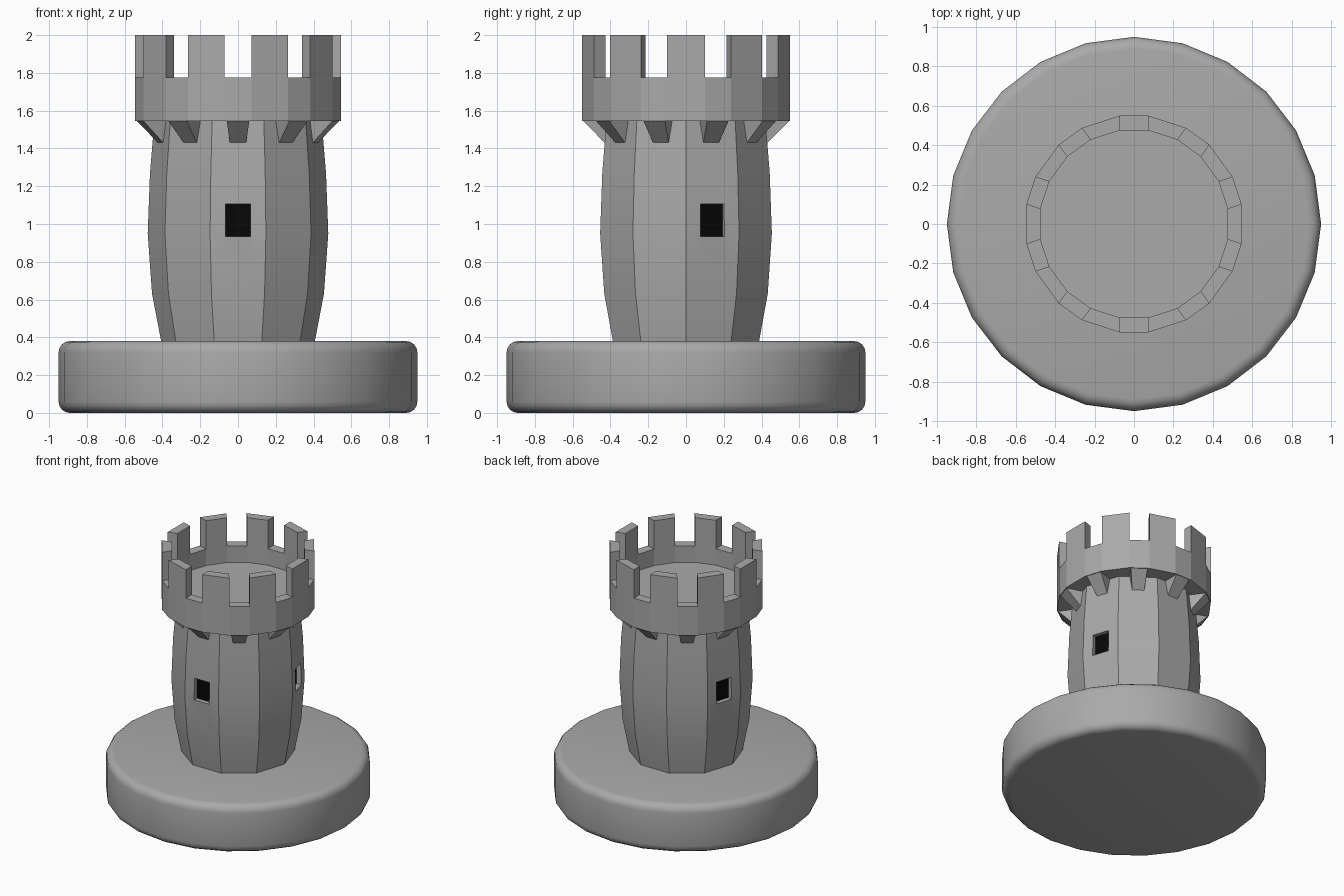
import bpy, bmesh, math
from mathutils import Matrix

if "Cube" in bpy.data.objects:
    bpy.data.objects.remove(bpy.data.objects["Cube"])


def material(name, v):
    m = bpy.data.materials.new(name)
    m.diffuse_color = (v, v, v, 1)
    m.use_nodes = True
    m.node_tree.nodes["Principled BSDF"].inputs["Base Color"].default_value = m.diffuse_color
    return m


stone = material("stone", 0.4)
black = material("black", 0.002)


def loft(bm, rings):
    """Skin a closed solid through equal-length rings of points; returns side faces per band."""
    vs = [[bm.verts.new(p) for p in ring] for ring in rings]
    n = len(vs[0])
    bands = [[bm.faces.new((a[i], a[(i + 1) % n], b[(i + 1) % n], b[i])) for i in range(n)]
             for a, b in zip(vs, vs[1:])]
    bm.faces.new(vs[0][::-1])
    bm.faces.new(vs[-1])
    return bands


def smooth(ob, degrees):
    bpy.ops.object.select_all(action='DESELECT')
    ob.select_set(True)
    bpy.context.view_layer.objects.active = ob
    bpy.ops.object.shade_smooth_by_angle(angle=math.radians(degrees))


def finish(bm, name, mat=stone):
    bmesh.ops.recalc_face_normals(bm, faces=bm.faces[:])
    me = bpy.data.meshes.new(name)
    bm.to_mesh(me)
    bm.free()
    me.materials.append(mat)
    ob = bpy.data.objects.new(name, me)
    bpy.context.collection.objects.link(ob)
    return ob


def polygon(n, r, z):
    return [(r * math.cos(2 * math.pi * i / n), r * math.sin(2 * math.pi * i / n), z) for i in range(n)]


def boxes(r0, r1, w, z0, z1, angles):
    """Boxes spanning radius r0..r1, half width w, at the given angles."""
    bm = bmesh.new()
    for a in angles:
        m = (Matrix.Rotation(math.radians(a), 4, 'Z')
             @ Matrix.Translation(((r0 + r1) / 2, 0, (z0 + z1) / 2))
             @ Matrix.Diagonal((r1 - r0, 2 * w, z1 - z0, 1)))
        bmesh.ops.create_cube(bm, size=1, matrix=m)
    return bm


# Round base disc with softened rims
R, H, B = 0.95, 0.38, 0.06
arc = [(R - B + B * math.sin(a), B * math.cos(a)) for a in (math.pi / 8 * i for i in range(5))]
profile = [(r, B - h) for r, h in arc] + [(r, H - B + h) for r, h in reversed(arc)]
bm = bmesh.new()
loft(bm, [polygon(24, r, z) for r, z in profile])
smooth(finish(bm, "base"), 60)

# Ten-sided bulging tower
bm = bmesh.new()
profile = [(0.405, 0.37), (0.455, 0.63), (0.478, 0.95), (0.466, 1.27), (0.44, 1.58)]
loft(bm, [polygon(10, r, z) for r, z in profile])
tower = finish(bm, "tower")

# Window recesses cut into three faces
WINDOWS = (-90, 18, 162)
cutter = finish(boxes(0.413, 0.6, 0.066, 0.935, 1.105, WINDOWS), "window_cutter")
cutter.hide_render = True
mod = tower.modifiers.new("windows", 'BOOLEAN')
mod.operation = 'DIFFERENCE'
mod.solver = 'EXACT'
mod.object = cutter
bpy.context.view_layer.objects.active = tower
bpy.ops.object.modifier_apply(modifier=mod.name)
bpy.data.objects.remove(cutter)
smooth(tower, 30)

# Black window panes
finish(boxes(0.40, 0.418, 0.066, 0.935, 1.105, WINDOWS), "window_panes", black)


# Parapet: parallel-sided gaps alternate with merlons
def crown(r, z):
    half = math.asin(0.072 / r)
    angles = [math.radians(18 + 36 * i) + s * half for i in range(10) for s in (-1, 1)]
    return [(r * math.cos(a), r * math.sin(a), z) for a in angles]


bm = bmesh.new()
bands = loft(bm, [crown(0.555, 1.545), crown(0.555, 1.775), crown(0.481, 1.775), crown(0.481, 1.645)])
merlons = bmesh.ops.extrude_discrete_faces(bm, faces=bands[1][1::2])["faces"]
bmesh.ops.translate(bm, vec=(0, 0, 0.225), verts=[v for f in merlons for v in f.verts])
finish(bm, "parapet")

# Wedge brackets under the parapet
bm = bmesh.new()
for i in range(10):
    rot = Matrix.Rotation(math.radians(18 + 36 * i), 3, 'Z')
    rings = []
    for r, w, z in ((0.43, 0.043, 1.43), (0.547, 0.06, 1.547)):
        pts = [(0.40, -w, z), (r, -w, z), (r, w, z), (0.40, w, z)]
        rings.append([rot @ Matrix.Translation(p).translation for p in pts])
    loft(bm, rings)
finish(bm, "brackets")
